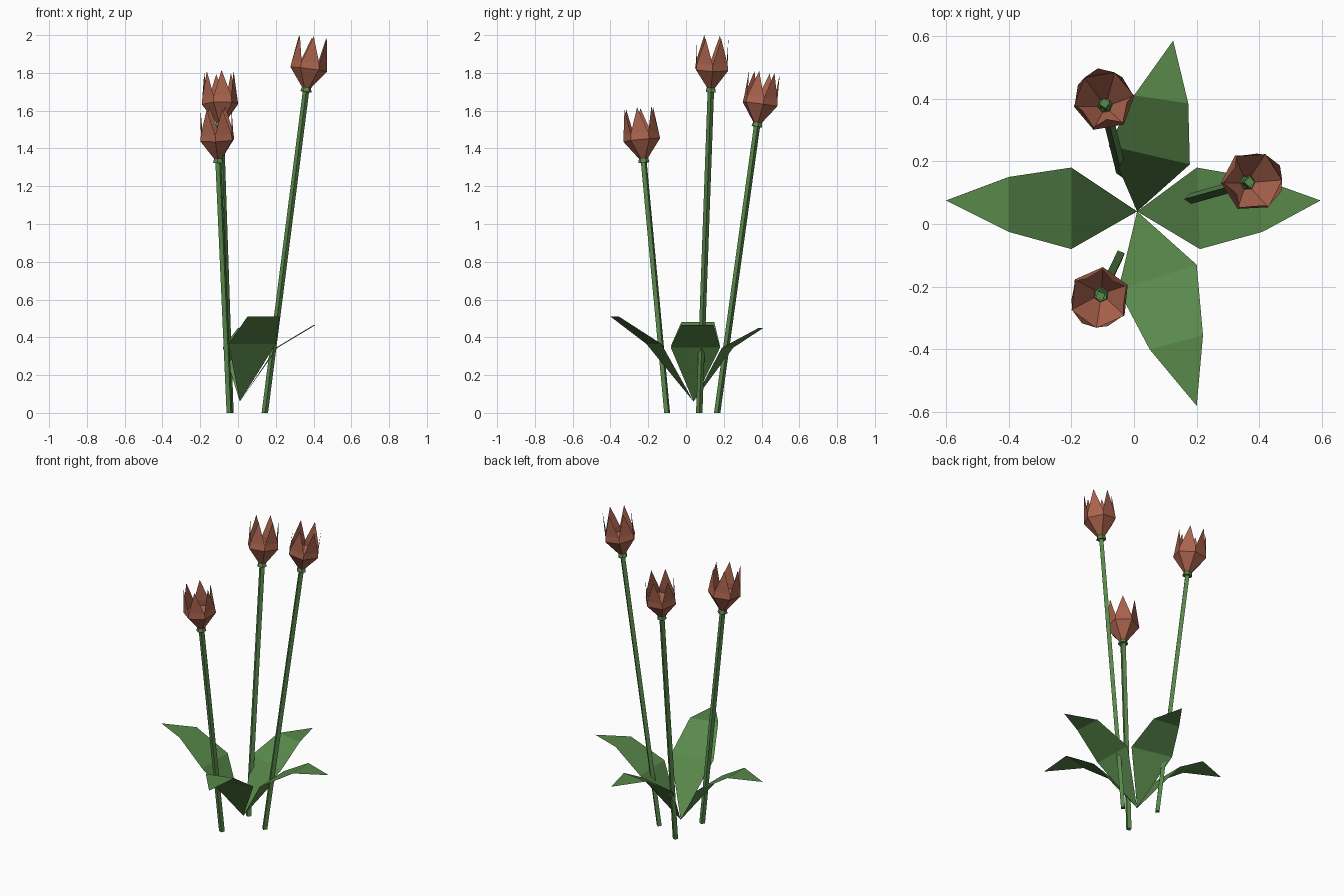
import bpy
from math import cos, sin, radians
from mathutils import Vector, Matrix

cube = bpy.data.objects.get("Cube")
if cube:
    bpy.data.objects.remove(cube, do_unlink=True)


def make_material(name, colour):
    mat = bpy.data.materials.new(name)
    mat.use_nodes = True
    mat.diffuse_color = (*colour, 1)
    bsdf = mat.node_tree.nodes["Principled BSDF"]
    bsdf.inputs["Base Color"].default_value = (*colour, 1)
    bsdf.inputs["Roughness"].default_value = 0.9
    return mat


green = make_material("leaf green", (0.10, 0.25, 0.07))
rust = make_material("petal rust", (0.40, 0.125, 0.075))


def add_mesh(name, verts, faces, mat, matrix=None):
    mesh = bpy.data.meshes.new(name)
    mesh.from_pydata([tuple(v) for v in verts], [], faces)
    mesh.materials.append(mat)
    if matrix:
        mesh.transform(matrix)
    mesh.update()
    obj = bpy.data.objects.new(name, mesh)
    bpy.context.collection.objects.link(obj)
    return obj


def ring(radius, z, sides, turn=0.0):
    angles = [turn + radians(360) * i / sides for i in range(sides)]
    return [Vector((radius * cos(a), radius * sin(a), z)) for a in angles]


def bands(sides, levels):
    """Quads joining successive rings."""
    return [(k * sides + i, k * sides + (i + 1) % sides,
             (k + 1) * sides + (i + 1) % sides, (k + 1) * sides + i)
            for k in range(levels - 1) for i in range(sides)]


def add_flower(label, foot, top, spin):
    foot, top = Vector(foot), Vector(top)
    axis = (top - foot).normalized()
    turn = radians(spin)
    tilt = Vector((0, 0, 1)).rotation_difference(axis).to_matrix().to_4x4()
    place = Matrix.Translation(top) @ tilt

    # Straight stem, running a little way into the bloom
    end = top + axis * 0.05
    square = ring(0.017, 0, 4, turn)
    add_mesh(label + "_stem", [foot + v for v in square] + [end + v for v in square],
             bands(4, 2) + [(3, 2, 1, 0), (4, 5, 6, 7)], green)

    # Small flared collar under the bloom
    collar = ring(0.03, -0.02, 6, turn) + ring(0.02, 0.02, 6, turn)
    add_mesh(label + "_collar", collar,
             bands(6, 2) + [tuple(range(5, -1, -1))], green, place)

    # Faceted cup topped by six pointed petals
    n = 6
    verts = (ring(0.022, 0, n, turn) + ring(0.098, 0.1, n, turn)
             + ring(0.094, 0.135, n, turn)
             + ring(0.083, 0.272, n, turn + radians(30)))
    faces = bands(n, 3)
    faces += [(2 * n + i, 2 * n + (i + 1) % n, 3 * n + i) for i in range(n)]
    add_mesh(label + "_bloom", verts, faces, rust, place)


add_flower("front", (-0.045, -0.10, 0), (-0.105, -0.225, 1.345), 24)
add_flower("left", (0.142, 0.07, 0), (0.362, 0.132, 1.72), 3)
add_flower("back", (-0.04, 0.165, 0), (-0.092, 0.378, 1.535), 10)


# Folded leaves: shared root, two cross edges, then a flat pointed end
def add_leaf(name, low, lower_edge, high, upper_edge, tip):
    verts = [(0.01, 0.04, 0.06)]
    verts += [(x, y, low) for x, y in lower_edge]
    verts += [(x, y, high) for x, y in upper_edge]
    verts.append((*tip, high))
    add_mesh(name, verts, [(0, 1, 2), (1, 3, 4, 2), (3, 5, 4)], green)


add_leaf("left_leaf", 0.345, [(0.21, -0.08), (0.20, 0.18)],
         0.465, [(0.41, -0.025), (0.40, 0.145)], (0.595, 0.075))
add_leaf("right_leaf", 0.355, [(-0.20, 0.18), (-0.20, -0.08)],
         0.48, [(-0.40, 0.15), (-0.40, -0.025)], (-0.60, 0.075))
add_leaf("back_leaf", 0.345, [(0.178, 0.19), (-0.08, 0.25)],
         0.45, [(0.173, 0.385), (0.0, 0.41)], (0.125, 0.585))
add_leaf("front_leaf", 0.365, [(-0.05, -0.21), (0.20, -0.13)],
         0.51, [(0.05, -0.40), (0.22, -0.355)], (0.20, -0.58))
